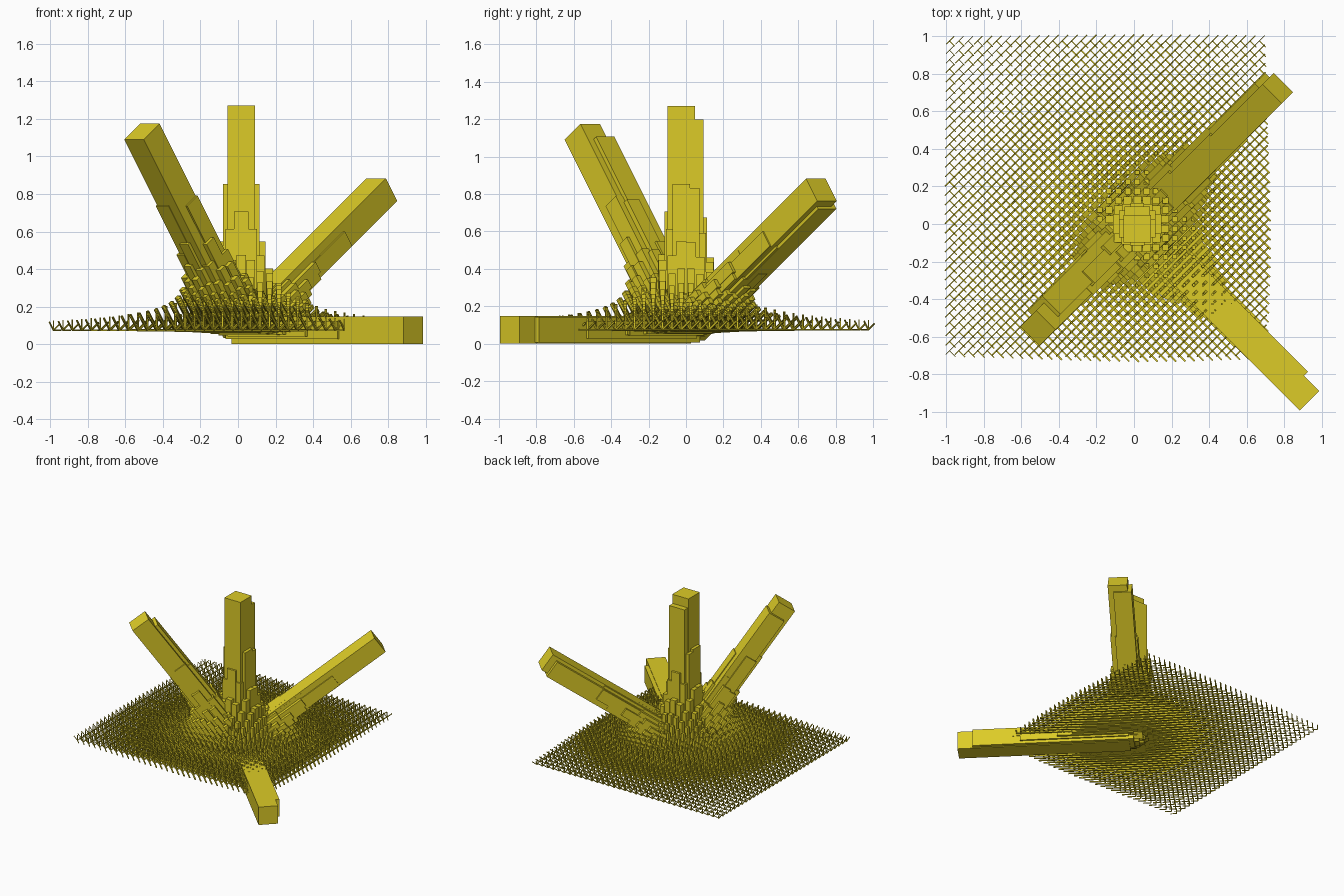
import bpy, bmesh
from mathutils import Vector, Matrix

if "Cube" in bpy.data.objects:
    bpy.data.objects.remove(bpy.data.objects["Cube"])

# Square field of points; bars grow from each point, larger near the focus
N, STEP = 34, 0.05
X0, Y0, Z0 = -0.9825, -0.675, 0.0745
FOCUS = Vector((0.0175, -0.0025))
SOFT = 0.00133          # keeps the size finite at the focus

mat = bpy.data.materials.new("yellow")
mat.diffuse_color = (0.72, 0.60, 0.02, 1)
mat.use_nodes = True
mat.node_tree.nodes["Principled BSDF"].inputs["Base Color"].default_value = mat.diffuse_color


def bar_frame(direction):
    """Axes for a square bar: one side level, one side tilted, then its length."""
    d = Vector(direction).normalized()
    side = Vector((0, 0, 1)).cross(d)
    side = side.normalized() if side.length > 1e-4 else Vector((1, 0, 0))
    return Matrix((side, d.cross(side), d)).transposed().to_4x4()


def bar_field(name, direction, length):
    """One bar per grid point, all pointing the same way."""
    bm = bmesh.new()
    frame = bar_frame(direction)
    for i in range(N):
        for j in range(N):
            p = Vector((X0 + i * STEP, Y0 + j * STEP))
            size = 0.0513 / ((p - FOCUS).length_squared + SOFT) ** 0.5
            width, long = 0.1225 * size, length * size
            m = (Matrix.Translation((p.x, p.y, Z0)) @ frame
                 @ Matrix.Diagonal((width, width, long, 1))
                 @ Matrix.Translation((0, 0, 0.5)))
            bmesh.ops.create_cube(bm, size=1, matrix=m)
    mesh = bpy.data.meshes.new(name)
    bm.to_mesh(mesh)
    bm.free()
    mesh.materials.append(mat)
    obj = bpy.data.objects.new(name, mesh)
    bpy.context.collection.objects.link(obj)


# Four families of bars
bar_field("upright_bars", (0, 0, 1), 1.0)
bar_field("back_right_bars", (1, 1, 1), 1.083)
bar_field("front_left_bars", (-1, -1, 2), 1.083)
bar_field("level_bars", (1, -1, 0), 1.083)
